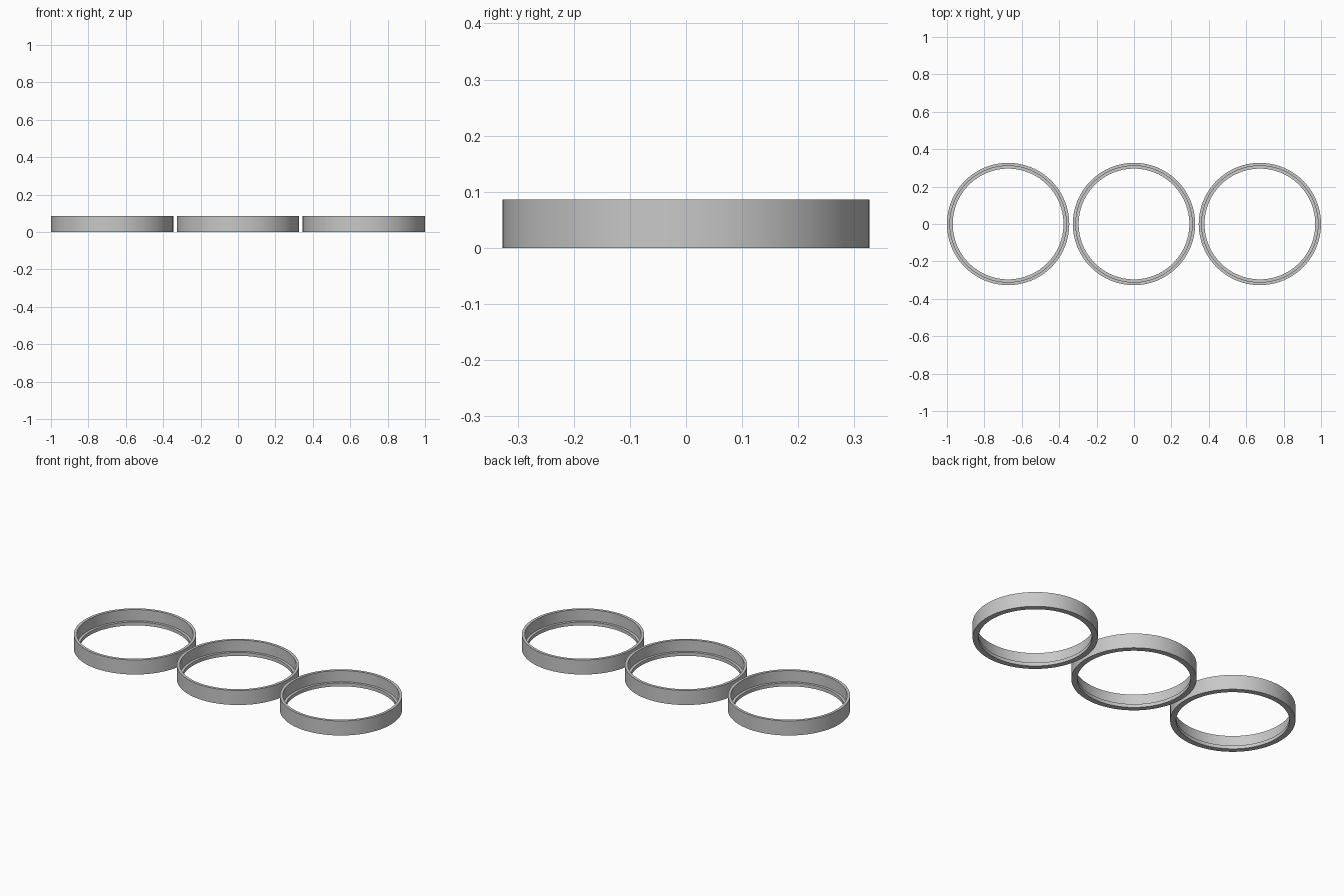
import bpy
import bmesh
import math
from mathutils import Matrix, Vector

cube = bpy.data.objects.get("Cube")
if cube:
    bpy.data.objects.remove(cube, do_unlink=True)

OUTER, SEAT, BORE = 0.327, 0.311, 0.296
HEIGHT, LEDGE = 0.086, 0.02
SPACING = 0.673
SIDES = 96

grey = bpy.data.materials.new("plain grey")
grey.use_nodes = True
colour = (0.58, 0.58, 0.58, 1)
grey.diffuse_color = colour
grey.node_tree.nodes["Principled BSDF"].inputs["Base Color"].default_value = colour


def stepped_ring(name, x):
    """Lathe a thin wall with a small inner ledge at its foot."""
    profile = [(BORE, 0), (OUTER, 0), (OUTER, HEIGHT),
               (SEAT, HEIGHT), (SEAT, LEDGE), (BORE, LEDGE)]
    bm = bmesh.new()
    verts = [bm.verts.new((r, 0, z)) for r, z in profile]
    edges = [bm.edges.new((a, b)) for a, b in zip(verts, verts[1:] + verts[:1])]
    bmesh.ops.spin(bm, geom=verts + edges, cent=(0, 0, 0), axis=(0, 0, 1),
                   angle=math.tau, steps=SIDES, use_merge=True)
    bmesh.ops.remove_doubles(bm, verts=bm.verts, dist=0.0001)
    bmesh.ops.recalc_face_normals(bm, faces=bm.faces)
    mesh = bpy.data.meshes.new(name)
    bm.to_mesh(mesh)
    bm.free()
    mesh.materials.append(grey)
    ring = bpy.data.objects.new(name, mesh)
    ring.location.x = x
    bpy.context.collection.objects.link(ring)
    bpy.ops.object.select_all(action="DESELECT")
    ring.select_set(True)
    bpy.context.view_layer.objects.active = ring
    bpy.ops.object.shade_smooth_by_angle(angle=math.radians(30))


# Row of three identical rings
for name, step in (("right_ring", -1), ("middle_ring", 0), ("left_ring", 1)):
    stepped_ring(name, step * SPACING)
